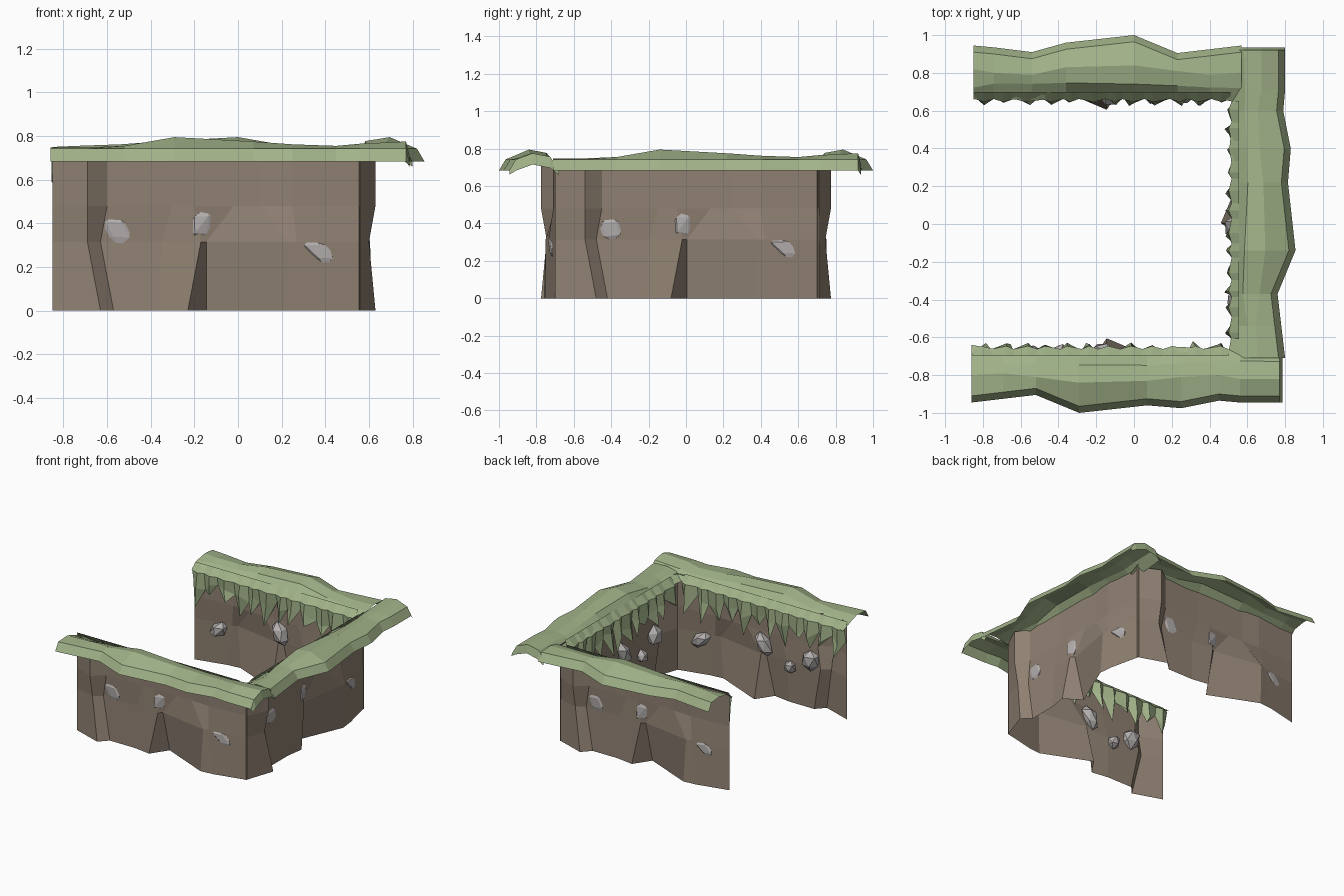
import bpy, bmesh, random
from mathutils import Vector
from mathutils.bvhtree import BVHTree

if "Cube" in bpy.data.objects:
    bpy.data.objects.remove(bpy.data.objects["Cube"])

random.seed(4)


def material(name, rgb):
    m = bpy.data.materials.new(name)
    m.diffuse_color = (*rgb, 1)
    m.use_nodes = True
    m.node_tree.nodes["Principled BSDF"].inputs["Base Color"].default_value = m.diffuse_color
    return m


EARTH = material("earth", (0.28, 0.22, 0.17))
GRASS = material("grass", (0.36, 0.45, 0.25))
STONE = material("stone", (0.46, 0.43, 0.43))

# Each arm is the front arm turned in quarter steps; the back arm is cut short
ARMS = {
    "front": lambda x, y, z: (x, y, z),
    "right": lambda x, y, z: (-y - 0.145, x + 0.15, z),
    "back": lambda x, y, z: (-0.29 - min(x, 0.56), -y, z),
}


def make(name, verts, faces, arm, mat):
    me = bpy.data.meshes.new(name)
    me.from_pydata([ARMS[arm](*v) for v in verts], [], faces)
    me.materials.append(mat)
    bm = bmesh.new()
    bm.from_mesh(me)
    bmesh.ops.remove_doubles(bm, verts=bm.verts, dist=0.0005)
    bmesh.ops.dissolve_degenerate(bm, edges=bm.edges, dist=0.0005)
    bm.to_mesh(me)
    bm.free()
    ob = bpy.data.objects.new(name, me)
    bpy.context.collection.objects.link(ob)


def grid(cols, rows, flip=False):
    faces = []
    for i in range(cols - 1):
        for j in range(rows - 1):
            a, b = i * rows + j, (i + 1) * rows + j
            f = (a, b, b + 1, a + 1)
            faces.append(f[::-1] if flip else f)
    return faces


# Earth sheet columns: x, y at the bottom, the middle, and the top
WALL = [
    (-.85, -.70, -.85, -.70, -.85, -.70),
    (-.63, -.775, -.69, -.745, -.69, -.775),
    (-.57, -.71, -.63, -.70, -.60, -.71),
    (-.36, -.71, -.35, -.70, -.30, -.70),
    (-.23, -.73, -.17, -.71, -.20, -.70),
    (-.145, -.605, -.145, -.685, -.02, -.70),
    (.22, -.76, .235, -.75, .10, -.70),
    (.32, -.75, .27, -.735, .25, -.71),
    (.56, -.695, .56, -.695, .56, -.695),
]


def wall_verts():
    verts = []
    for xb, yb, xm, ym, xt, yt in WALL:
        verts += [(xb, yb, 0), (xm, ym, 0.315),
                  (xt, yt, 0.48), (xt, yt, 0.725)]
    return verts


SHEET = BVHTree.FromPolygons(wall_verts(), grid(len(WALL), 4))


def sheet_y(x, z):
    hit = SHEET.ray_cast(Vector((x, -2, z)), Vector((0, 1, 0)))[0]
    return hit.y if hit else -.7


# Grass cap stations: x, outer edge y, ridge y, ridge z, inner edge y
CAP = [
    (-.86, -.945, -.80, .748, -.64), (-.69, -.925, -.79, .748, -.67),
    (-.52, -.905, -.81, .755, -.67), (-.29, -1.0, -.84, .795, -.675),
    (.07, -.96, -.83, .775, -.675), (.25, -.975, -.81, .762, -.65),
    (.45, -.935, -.80, .755, -.67), (.56, -.945, -.82, .765, -.66),
    (.77, -.945, -.82, .775, -.68),
]


def grass_cap(arm):
    verts = []
    for x, yo, yr, zr, yi in CAP:
        if arm == "back" and x == .25:
            yo, yr = -.91, -.79
        if arm == "back" and x > .5:
            zr = .75
        verts += [(x, yo, .683), (x, yo + .035, .742), (x, yr, zr),
                  (x, -.735 + random.uniform(-.015, .015), zr - .018),
                  (x, yi, .69)]
    n = len(CAP)
    if arm != "back":
        # turned-down end at the corner
        verts += [(x + .015, y, max(z - .06, .66)) for x, y, z in verts[-5:]]
        n += 1
    make(arm + "_grass_cap", verts, grid(n, 5), arm, GRASS)


# Folded hanging blades of uneven width and length along the inner edge
def grass_fringe(arm, x0, x1, blades=12):
    n = 2 * blades + 1
    verts = []
    for i in range(n):
        x = x0 + (x1 - x0) * i / (n - 1)
        if 0 < i < n - 1:
            x += random.uniform(-.018, .018)
        out = i % 2
        verts += [(x, -.70, .735),
                  (x, -.662 + .016 * out, .685),
                  (x, -.682 + .04 * out + random.uniform(-.008, .015),
                   .59 + random.uniform(-.04, .04))]
    faces = grid(n, 3)
    for i in range(1, n, 2):
        p, c, q = 3 * (i - 1) + 2, 3 * i + 2, 3 * (i + 1) + 2
        verts.append((verts[c][0] + random.uniform(-.025, .025),
                      -.665 + random.uniform(0, .045),
                      random.uniform(.42, .54)))
        t = len(verts) - 1
        faces += [(t, c, p), (t, q, c)]
    make(arm + "_grass_fringe", verts, faces, arm, GRASS)


# Embedded stones: x, z, half width, half height, lean
STONES = [
    (-.55, .37, .075, .08, 0), (-.17, .39, .06, .09, .35),
    (.37, .27, .065, .065, -.5), (-.39, .28, .045, .05, 0),
]


def stones(arm):
    for k, (cx, cz, w, h, lean) in enumerate(STONES):
        bm = bmesh.new()
        bmesh.ops.create_icosphere(bm, subdivisions=1, radius=1)
        cy = sheet_y(cx, cz) + .01
        # backs lie flush with the outer side of the sheet
        gap = .006 if k < 3 else -.004
        verts = []
        for v in bm.verts:
            p = v.co * random.uniform(.85, 1.1)
            x, z = cx + p.x * w + lean * p.z * h, cz + p.z * h
            verts.append((x, max(cy + p.y * .06, sheet_y(x, z) - gap), z))
        faces = [[v.index for v in f.verts] for f in bm.faces]
        bm.free()
        make(f"{arm}_stone_{k + 1}", verts, faces, arm, STONE)


for arm, (x0, x1) in {"front": (-.855, .50), "right": (-.76, .50),
                      "back": (-.80, .555)}.items():
    make(arm + "_earth_wall", wall_verts(), grid(len(WALL), 4, True),
         arm, EARTH)
    grass_cap(arm)
    grass_fringe(arm, x0, x1)
    stones(arm)
